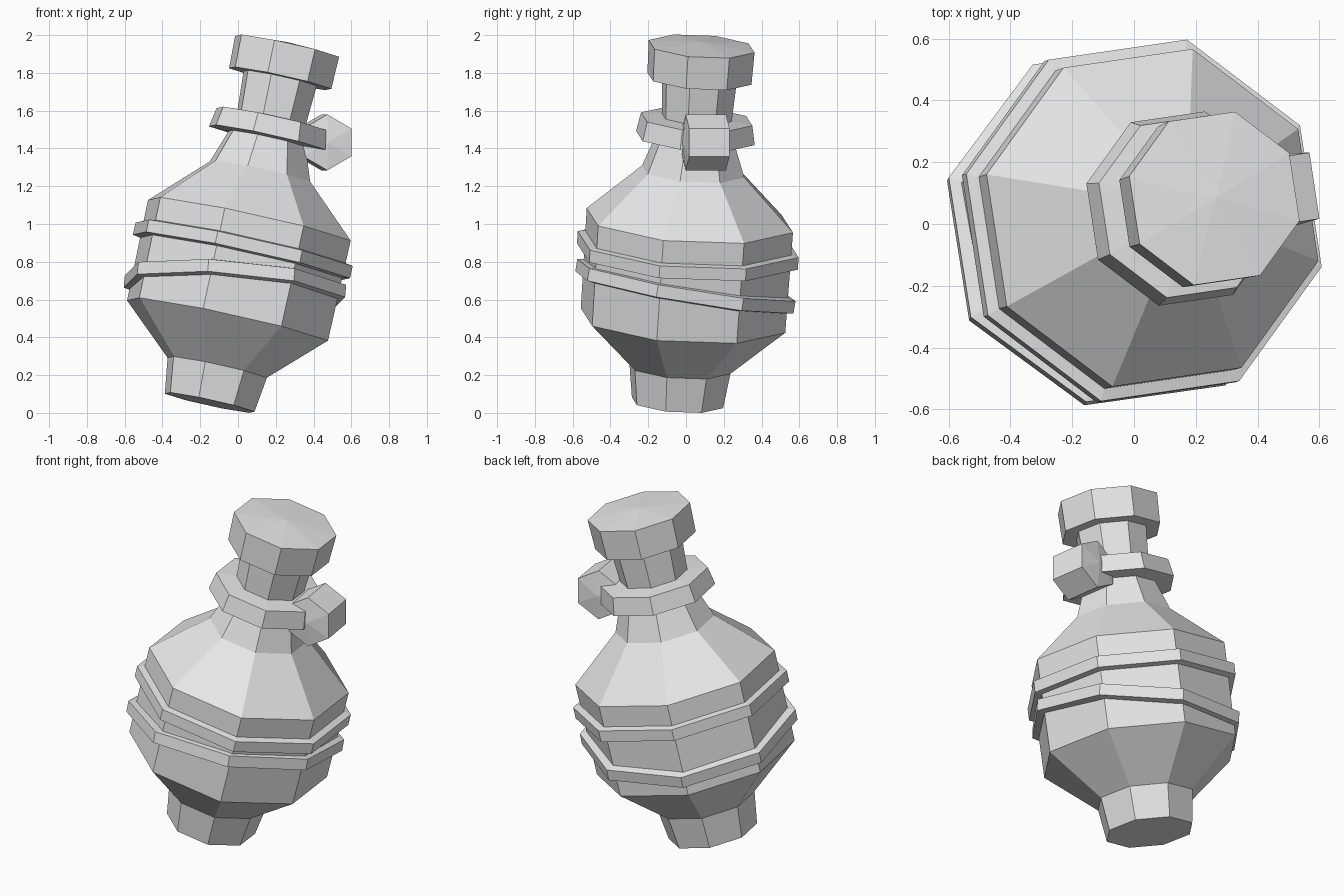
import bpy, bmesh, math
from mathutils import Vector, Matrix

if "Cube" in bpy.data.objects:
    bpy.data.objects.remove(bpy.data.objects["Cube"])

SIDES = 8
PHASE = math.radians(-14)
BASE = Vector((-0.15, -0.045, 0.054))          # centre of the foot
AXIS = Vector((0.212, 0.066, 0.975)).normalized()
UP = Vector((0, 0, 1))

grey = bpy.data.materials.new("light_grey")
grey.diffuse_color = (0.8, 0.8, 0.8, 1)
grey.use_nodes = True
grey.node_tree.nodes["Principled BSDF"].inputs["Base Color"].default_value = grey.diffuse_color


def finish(name, bm, matrix):
    bmesh.ops.recalc_face_normals(bm, faces=bm.faces)
    bm.transform(matrix)
    me = bpy.data.meshes.new(name)
    bm.to_mesh(me)
    bm.free()
    me.materials.append(grey)
    ob = bpy.data.objects.new(name, me)
    bpy.context.collection.objects.link(ob)
    return ob


def frame(t, direction=AXIS):
    """Tilted frame at distance t along the leaning axis."""
    rot = UP.rotation_difference(direction.normalized()).to_matrix().to_4x4()
    return Matrix.Translation(BASE + AXIS * t) @ rot


def lathe(name, profile, matrix, sides=SIDES, phase=PHASE, loop=False):
    """Spin (radius, height) points; radius 0 becomes a tip."""
    bm = bmesh.new()
    rings = []
    for r, h in profile:
        if r == 0:
            rings.append([bm.verts.new((0, 0, h))] * sides)
        else:
            rings.append([bm.verts.new((r * math.cos(phase + math.tau * i / sides),
                                        r * math.sin(phase + math.tau * i / sides), h))
                          for i in range(sides)])
    pairs = list(zip(rings, rings[1:]))
    if loop:
        pairs.append((rings[-1], rings[0]))
    for a, b in pairs:
        for i in range(sides):
            j = (i + 1) % sides
            bm.faces.new(list(dict.fromkeys((a[i], a[j], b[j], b[i]))))
    if not loop:
        for ring in (rings[0], rings[-1]):
            if ring[0] is not ring[1]:
                bm.faces.new(ring)
    return finish(name, bm, matrix)


# Bottle: foot, round belly, shoulder and neck
lathe("bottle", [(0.25, 0), (0.277, 0.19), (0.56, 0.446), (0.565, 0.99),
                 (0.28, 1.255), (0.215, 1.43), (0.19, 1.53), (0.205, 1.78)], frame(0))

# Collar around the neck
lathe("collar", [(0.325, 1.437), (0.305, 1.54), (0.18, 1.55), (0.18, 1.43)],
      frame(0), loop=True)

# Stopper with a shallow peak
lathe("stopper", [(0.285, 1.76), (0.29, 1.935), (0, 1.957)], frame(0))

# Two belly bands, the lower one leaning its own way
band = [(0.54, -0.045), (0.605, -0.033), (0.605, 0.033), (0.54, 0.045)]
lathe("upper_band", band, frame(0.827), loop=True)
lathe("lower_band", band, frame(0.632, Vector((0.086, 0.173, 1))), loop=True)

# Six-sided knob lying across the collar's right side
knob = (Matrix.Translation((0.457, 0.105, 1.432))
        @ Matrix.Rotation(math.radians(8.5), 4, 'Z')
        @ Matrix.Rotation(math.radians(90), 4, 'X'))
lathe("collar_knob", [(0, -0.125), (0.148, -0.108), (0.148, 0.108), (0, 0.125)],
      knob, sides=6, phase=math.radians(30))
